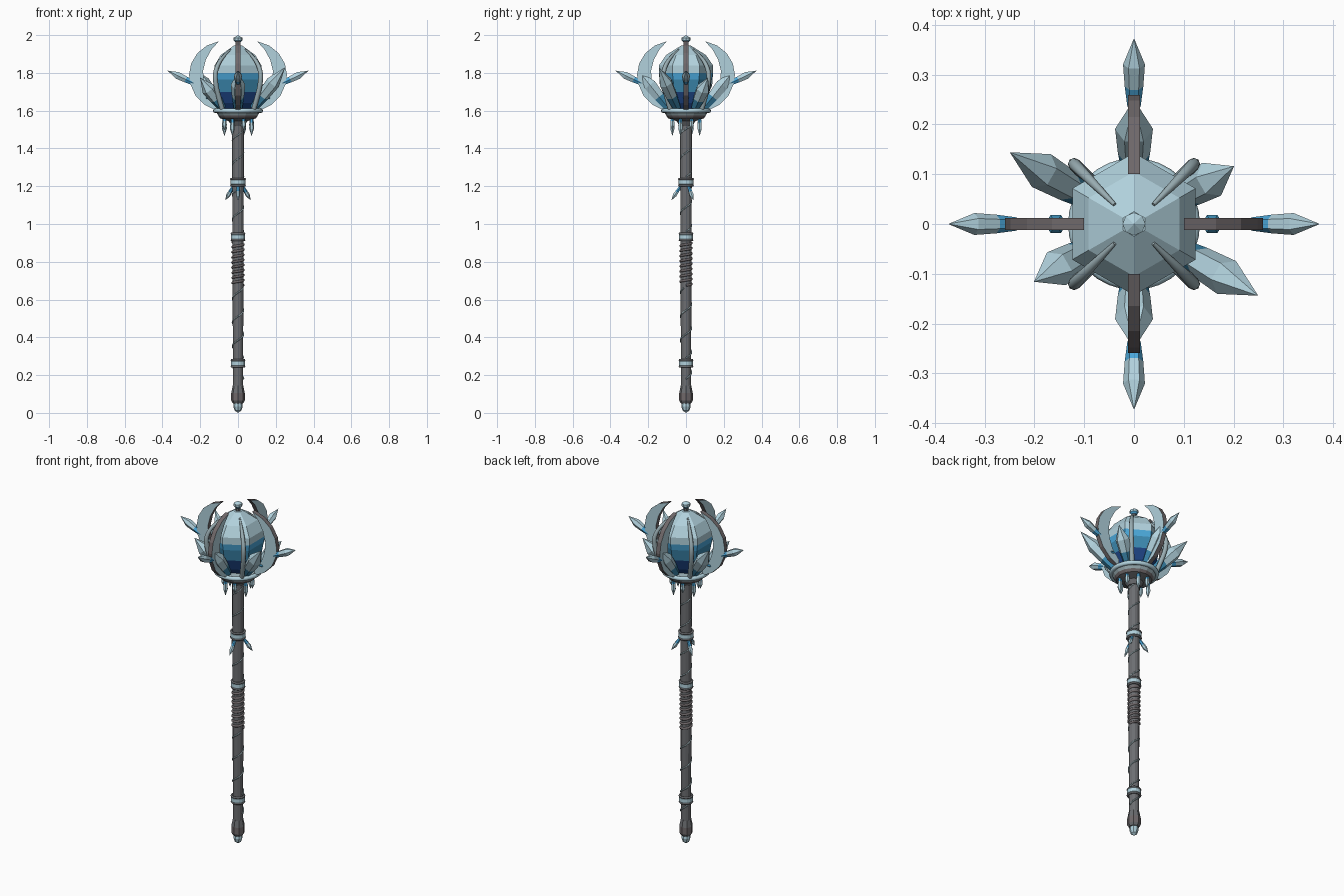
import bpy, bmesh, math
from mathutils import Vector, Matrix

if "Cube" in bpy.data.objects:
    bpy.data.objects.remove(bpy.data.objects["Cube"])

def material(name, rgb):
    m = bpy.data.materials.new(name)
    m.diffuse_color = (*rgb, 1)
    m.use_nodes = True
    m.node_tree.nodes["Principled BSDF"].inputs["Base Color"].default_value = m.diffuse_color
    return m

PALE = material("pale ice", (0.44, 0.64, 0.72))
BRIGHT = material("bright blue ice", (0.07, 0.39, 0.70))
MID = material("mid blue ice", (0.045, 0.25, 0.43))
NAVY = material("deep blue ice", (0.012, 0.055, 0.22))
STEEL = material("frosted steel", (0.32, 0.42, 0.45))
SHAFT = material("shaft grey", (0.15, 0.155, 0.165))
GRIP = material("warm grey", (0.16, 0.14, 0.145))

def finish(name, bm, mats):
    bmesh.ops.recalc_face_normals(bm, faces=bm.faces)
    me = bpy.data.meshes.new(name)
    bm.to_mesh(me)
    bm.free()
    for m in mats:
        me.materials.append(m)
    ob = bpy.data.objects.new(name, me)
    bpy.context.collection.objects.link(ob)
    return ob

def lathe(name, profile, sides, bands, turn=0.0, matrix=None, smooth=False):
    """Revolve (radius, height) points; bands gives one material per segment."""
    mats = list(dict.fromkeys(bands))
    bm = bmesh.new()
    rings = []
    for r, z in profile:
        if r < 1e-5:
            rings.append([bm.verts.new((0, 0, z))])
        else:
            rings.append([bm.verts.new((r * math.cos(turn + math.tau * i / sides),
                                        r * math.sin(turn + math.tau * i / sides), z))
                          for i in range(sides)])
    for k, (a, b) in enumerate(zip(rings, rings[1:])):
        for i in range(sides):
            j = (i + 1) % sides
            if len(a) == 1:
                vs = (a[0], b[j], b[i])
            elif len(b) == 1:
                vs = (a[i], a[j], b[0])
            else:
                vs = (a[i], a[j], b[j], b[i])
            f = bm.faces.new(vs)
            f.material_index = mats.index(bands[k])
            f.smooth = smooth
    for ring, band in ((rings[0], bands[0]), (rings[-1], bands[-1])):
        if len(ring) > 1:
            bm.faces.new(ring).material_index = mats.index(band)
    if matrix:
        bm.transform(matrix)
    return finish(name, bm, mats)

def shard(name, start, end, radius, base=BRIGHT, split=0.25, sides=6):
    """Pointed crystal from start to end with a coloured base."""
    a, b = Vector(start), Vector(end)
    d = b - a
    L = d.length
    mat = Matrix.Translation(a) @ d.to_track_quat('Z', 'Y').to_matrix().to_4x4()
    prof = [(radius * 0.6, 0), (radius * 0.85, L * split), (radius, L * 0.62), (0, L)]
    return lathe(name, prof, sides, [base, PALE, PALE], 0, mat)

def tube(name, points, radius, mat, taper=None, res=2, kind='POLY'):
    cu = bpy.data.curves.new(name, 'CURVE')
    cu.dimensions = '3D'
    cu.bevel_depth = radius
    cu.bevel_resolution = res
    cu.use_fill_caps = True
    sp = cu.splines.new(kind)
    sp.points.add(len(points) - 1)
    for i, p in enumerate(points):
        sp.points[i].co = (*p, 1)
        sp.points[i].radius = taper[i] if taper else 1
    if kind == 'NURBS':
        sp.use_endpoint_u = True
        sp.order_u = 3
        sp.resolution_u = 5
    tmp = bpy.data.objects.new(name, cu)
    me = bpy.data.meshes.new_from_object(tmp)
    bpy.data.objects.remove(tmp)
    me.materials.clear()
    me.materials.append(mat)
    ob = bpy.data.objects.new(name, me)
    bpy.context.collection.objects.link(ob)
    return ob

def torus(name, R, r, z, mat, n=32, m=8):
    bm = bmesh.new()
    vs = [[bm.verts.new(((R + r * math.cos(math.tau * j / m)) * math.cos(math.tau * i / n),
                         (R + r * math.cos(math.tau * j / m)) * math.sin(math.tau * i / n),
                         z + r * math.sin(math.tau * j / m))) for j in range(m)] for i in range(n)]
    for i in range(n):
        for j in range(m):
            f = bm.faces.new((vs[i][j], vs[(i + 1) % n][j],
                              vs[(i + 1) % n][(j + 1) % m], vs[i][(j + 1) % m]))
            f.smooth = True
    return finish(name, bm, [mat])

def polar(r, deg, z):
    a = math.radians(deg)
    return (r * math.cos(a), r * math.sin(a), z)

def helix(name, r, z0, z1, pitch, thick, mat, steps=14):
    n = int((z1 - z0) / pitch * steps)
    tube(name, [polar(r, 360 * i / steps, z0 + (z1 - z0) * i / n) for i in range(n + 1)],
         thick, mat, res=1)

# Shaft and pommel
lathe("shaft", [(0.027, 0.05), (0.027, 0.3), (0.03, 0.9), (0.031, 1.56)], 12, [SHAFT] * 3)
lathe("pommel", [(0.027, 0.05), (0.036, 0.065), (0.036, 0.105), (0.028, 0.145)], 8,
      [SHAFT, GRIP, SHAFT])
lathe("pommel_tip", [(0, 0), (0.018, 0.012), (0.025, 0.035), (0.022, 0.055)], 8, [PALE] * 3)

# Grip wrap and frost veins spiralling round the shaft
helix("grip_wrap", 0.029, 0.675, 0.905, 0.027, 0.007, GRIP)
for i, (z0, z1) in enumerate([(0.18, 0.24), (0.29, 0.66), (0.96, 1.19), (1.25, 1.53)]):
    helix(f"frost_vein_{i}", 0.0295, z0, z1, 0.125, 0.004, STEEL)

# Banded rings
for i, z in enumerate((0.262, 0.932, 1.222)):
    s = 1 if i < 2 else 1.1
    lathe(f"ring_band_{i}", [(0.03, z - 0.018), (0.037 * s, z - 0.011),
                             (0.037 * s, z + 0.011), (0.03, z + 0.018)], 16, [PALE] * 3)
    for dz in (-0.017, 0.017):
        torus(f"ring_rim_{i}", 0.033 * s, 0.006, z + dz, SHAFT, 20, 6)

# Splayed shards below the upper ring
for a in (30, 150, 270):
    shard("ring_shard", polar(0.028, a, 1.2), polar(0.078, a, 1.125), 0.012, BRIGHT, 0.4)

# Collar under the head
lathe("collar_cup", [(0.035, 1.52), (0.05, 1.545), (0.095, 1.56), (0.105, 1.575),
                     (0.12, 1.598), (0.06, 1.612)], 16, [SHAFT, SHAFT, GRIP, STEEL, STEEL])
torus("collar_ring", 0.12, 0.0125, 1.6, PALE)
for i in range(8):
    a = 45 * i + 22.5
    low = 1.465 if i % 2 else 1.495
    shard("icicle", polar(0.078, a, 1.568), polar(0.078, a, low), 0.013, BRIGHT, 0.3)

# Central six-sided crystal with colour bands by height
lathe("core_crystal", [(0.07, 1.595), (0.105, 1.64), (0.125, 1.70), (0.137, 1.765), (0.143, 1.80),
                       (0.143, 1.84), (0.105, 1.895), (0.025, 1.945)], 6,
      [NAVY, NAVY, MID, BRIGHT, PALE, PALE, PALE], math.radians(30))

# Finial
lathe("finial_neck", [(0.02, 1.93), (0.013, 1.945), (0.013, 1.97)], 8, [SHAFT, SHAFT])
lathe("finial_gem", [(0.014, 1.962), (0.023, 1.972), (0.023, 1.986), (0, 2.0)], 8,
      [BRIGHT, PALE, PALE])

# Four crescent blades: pale sides, dark edges
OUTER = [(0.115, 1.60), (0.175, 1.63), (0.225, 1.68), (0.252, 1.74), (0.259, 1.79),
         (0.248, 1.85), (0.215, 1.905), (0.165, 1.945), (0.1, 1.968)]
INNER = [(0.14, 1.925), (0.17, 1.87), (0.185, 1.81), (0.18, 1.75), (0.158, 1.69), (0.115, 1.64)]
for a in range(0, 360, 90):
    bm = bmesh.new()
    face = bm.faces.new([bm.verts.new((x, -0.0125, z)) for x, z in OUTER + INNER])
    ext = bmesh.ops.extrude_face_region(bm, geom=[face], use_keep_orig=True)
    bmesh.ops.translate(bm, vec=(0, 0.025, 0),
                        verts=[v for v in ext["geom"] if isinstance(v, bmesh.types.BMVert)])
    bm.normal_update()
    for f in bm.faces:
        f.material_index = 0 if abs(f.normal.y) > 0.9 else 1
    bm.transform(Matrix.Rotation(math.radians(a), 4, 'Z'))
    finish("crescent_blade", bm, [PALE, GRIP])
    # Shard growing from the outside of each blade, and the small gem at its root
    shard("blade_shard", polar(0.235, a, 1.745), polar(0.373, a, 1.812), 0.022, BRIGHT, 0.3)
    lathe("blade_gem", [(0, -0.02), (0.021, 0), (0, 0.02)], 6, [BRIGHT, MID], 0,
          Matrix.Translation(polar(0.157, a, 1.668)))

# Large shards round the crystal
for a, r, z in ((30, 0.232, 1.775), (90, 0.25, 1.81), (150, 0.288, 1.83),
                (210, 0.232, 1.775), (270, 0.25, 1.81), (330, 0.288, 1.83)):
    shard("large_shard", polar(0.095, a, 1.615), polar(r, a, z), 0.038, MID, 0.3)

# Curved claws hugging the crystal on the diagonals
for a in range(45, 360, 90):
    pts = [polar(r, a, z) for r, z in ((0.115, 1.60), (0.14, 1.66), (0.168, 1.74),
                                       (0.172, 1.81), (0.125, 1.88), (0.055, 1.925))]
    tube("claw", pts, 0.013, STEEL, [1.0, 1.0, 1.0, 0.95, 0.75, 0.3], kind='NURBS')
